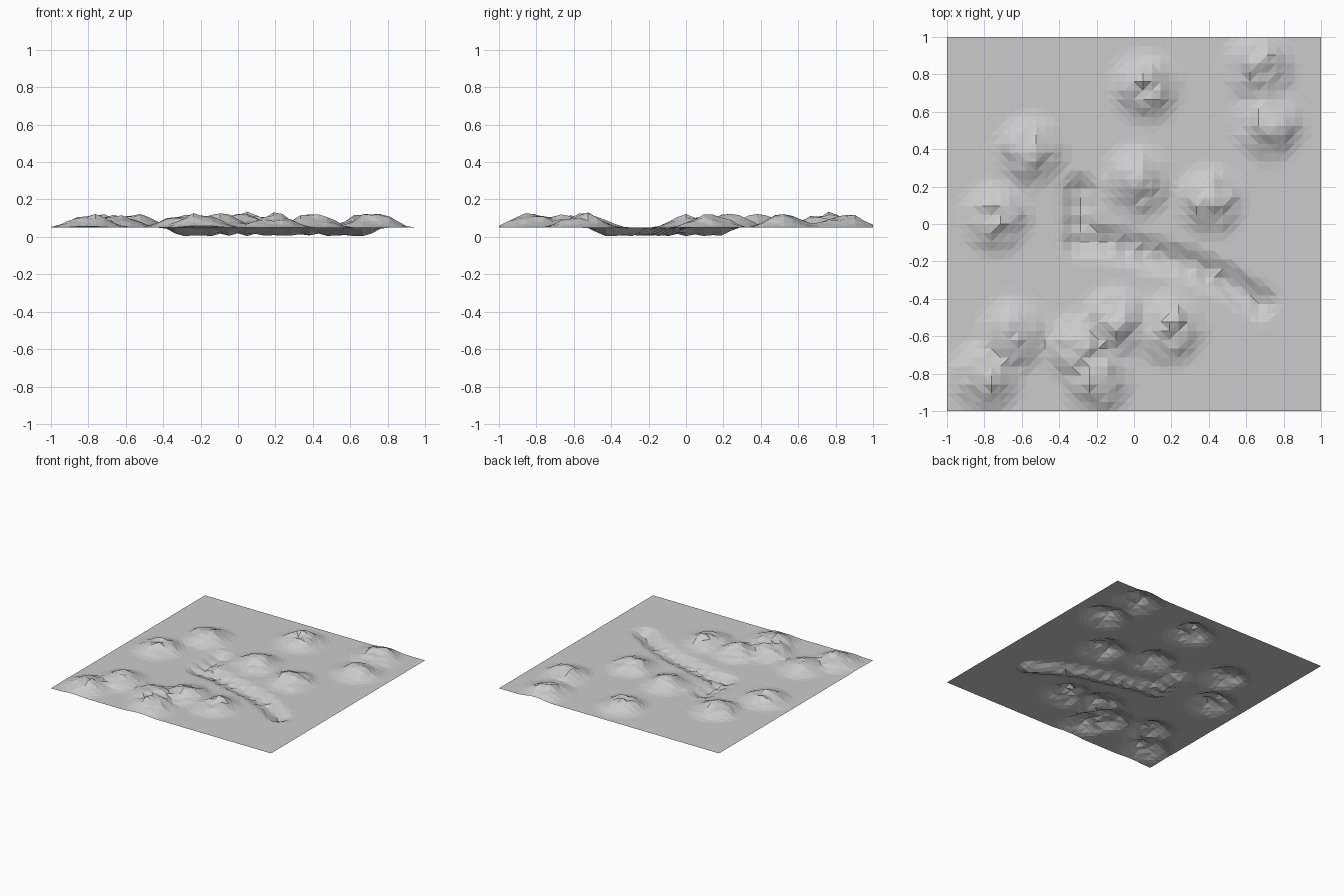
import bpy, bmesh, math
from mathutils import Vector, noise

if "Cube" in bpy.data.objects:
    bpy.data.objects.remove(bpy.data.objects["Cube"])

BASE = 0.05          # level of the plain
HILL_R, HILL_H = 0.23, 0.068
HILLS = [(0.06, 0.73), (0.67, 0.84), (0.72, 0.53), (-0.55, 0.39), (0.02, 0.23),
         (0.40, 0.12), (-0.74, 0.03), (-0.64, -0.59), (-0.80, -0.82),
         (-0.30, -0.67), (-0.10, -0.53), (-0.20, -0.83), (0.19, -0.56)]
RIVER = [(-0.29, 0.17), (-0.29, -0.09), (-0.14, -0.10), (0.05, -0.15),
         (0.30, -0.22), (0.48, -0.30), (0.67, -0.42)]
RIVER_R, RIVER_D = 0.12, 0.046


def falloff(d, r):
    return 0.5 + 0.5 * math.cos(math.pi * d / r) if d < r else 0.0


def river_stamps(step=0.085):
    """Dug pits spaced along the river course."""
    pts = []
    for a, b in zip(RIVER, RIVER[1:]):
        a, b = Vector(a), Vector(b)
        n = max(1, round((b - a).length / step))
        pts += [a.lerp(b, i / n) for i in range(n)]
    return pts + [Vector(RIVER[-1])]


STAMPS = river_stamps()


def height(x, y):
    p = Vector((x, y))
    hill = max(falloff((p - Vector(c)).length, HILL_R) for c in HILLS)
    pit = max(falloff((p - c).length, RIVER_R) for c in STAMPS)
    rough = noise.noise(Vector((x * 13, y * 13, 3.7)))
    z = BASE + hill * (HILL_H + 0.035 * rough) - RIVER_D * pit
    return min(0.14, max(0.004, z))


# Terrain sheet with hills and river bed
bm = bmesh.new()
bmesh.ops.create_grid(bm, x_segments=42, y_segments=42, size=1.0)
for v in bm.verts:
    v.co.z = height(v.co.x, v.co.y)
low = min(v.co.z for v in bm.verts)
for v in bm.verts:
    v.co.z -= low - 0.004
bmesh.ops.triangulate(bm, faces=bm.faces[:])
mesh = bpy.data.meshes.new("terrain")
bm.to_mesh(mesh)
bm.free()
terrain = bpy.data.objects.new("terrain", mesh)
bpy.context.collection.objects.link(terrain)
